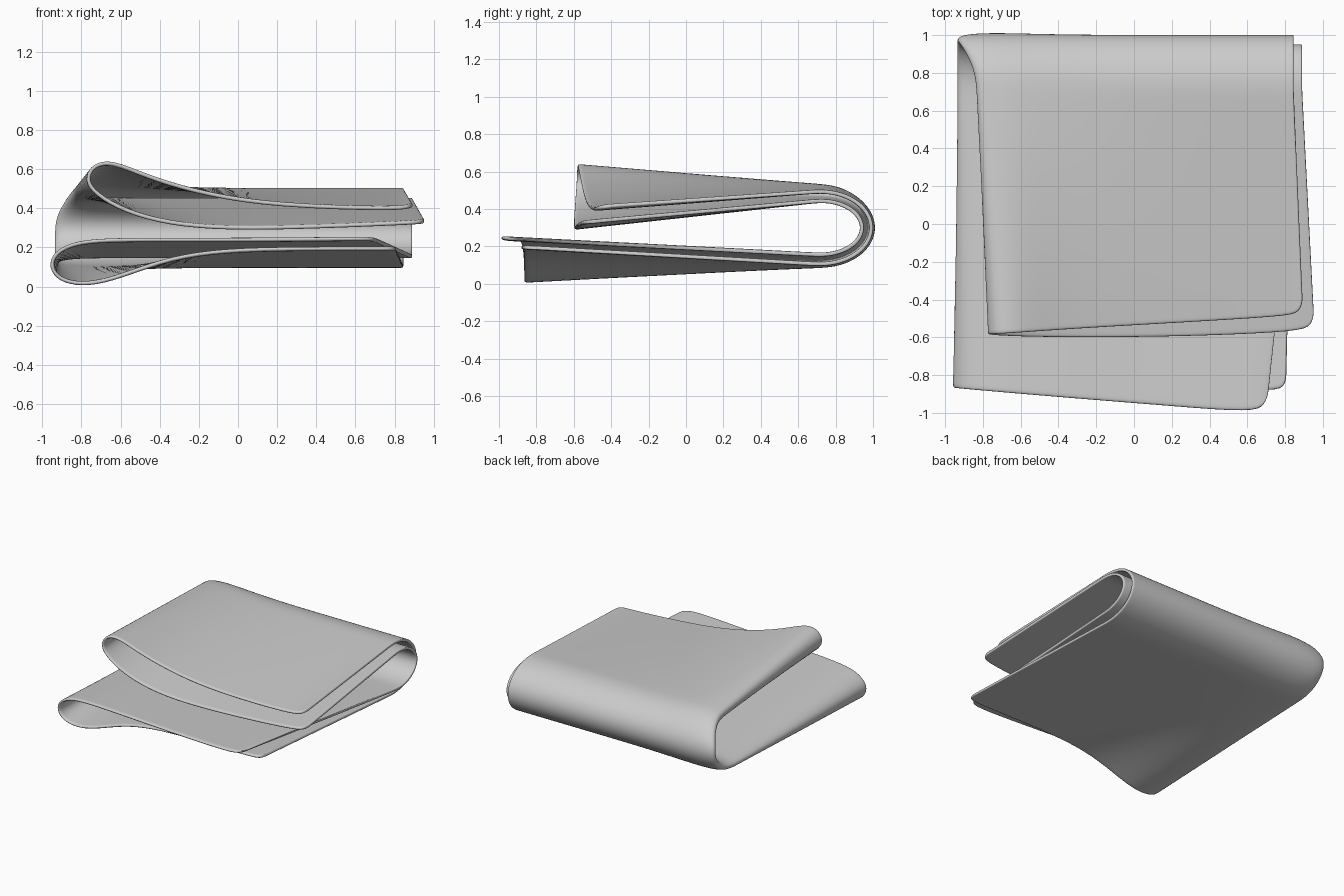
import bpy, bmesh, math

if "Cube" in bpy.data.objects:
    bpy.data.objects.remove(bpy.data.objects["Cube"])

# Cross-section at the lower front end (x, z, y): inner layer, left fold, outer layer
LOW = [(.705, .235, -.89), (.695, .243, -.96), (.63, .246, -1.0), (.2, .24, -.965),
       (-.3, .24, -.925), (-.6, .24, -.90), (-.83, .23, -.88), (-.94, .17, -.87),
       (-.958, .1, -.867), (-.915, .035, -.865), (-.8, .008, -.865), (-.65, .032, -.865),
       (-.4, .13, -.865), (-.15, .18, -.87), (.2, .195, -.875), (.72, .195, -.885),
       (.795, .195, -.87), (.805, .195, -.81)]
# Cross-section at the upper front end, same order
TOP = [(.952, .335, -.47), (.942, .33, -.54), (.87, .325, -.57), (.4, .305, -.592),
       (-.05, .295, -.60), (-.35, .32, -.60), (-.58, .385, -.597), (-.73, .475, -.59),
       (-.775, .545, -.585), (-.745, .612, -.583), (-.68, .636, -.58), (-.6, .622, -.575),
       (-.42, .545, -.562), (-.15, .468, -.545), (.2, .413, -.525), (.8, .395, -.49),
       (.88, .41, -.47), (.892, .42, -.40)]
# Cross-section around the back bend (x, radius)
BEND = [(.89, .145), (.88, .145), (.8, .145), (.3, .145), (-.2, .145), (-.5, .145),
        (-.74, .145), (-.87, .15), (-.925, .165), (-.93, .185), (-.89, .2), (-.75, .207),
        (-.5, .2), (-.2, .195), (.2, .195), (.75, .195), (.835, .195), (.845, .195)]
Y0, ZC = .72, .30


def smooth(t):
    t = max(0, min(1, t))
    return t * t * (3 - 2 * t)


def bend_point(i, a):
    """Point i of the section at angle a around the back bend."""
    x, r = BEND[i]
    up = smooth((a / math.pi - .5) * 2)
    left = smooth((-x - .3) / .5)
    x += .1 * up * left
    outer = 1 if i >= 9 else 0
    rz = r + .02 * up * left * outer
    return (x, Y0 + (r + .078) * math.sin(a), ZC - rz * math.cos(a))


def leg_point(i, end, a, t):
    """Point i between a front end (t=0) and the bend (t=1)."""
    x, z, y = end[i]
    bx, by, bz = bend_point(i, a)
    return (x + (bx - x) * t, y + (by - y) * t, z + (bz - z) * t)


# Folded cloth: lower leg, back bend, upper leg
n = len(LOW)
ts = [0, .02, .06, .2, .4, .6, .8, .93]
rows = [[leg_point(i, LOW, 0, t) for i in range(n)] for t in ts]
rows += [[bend_point(i, math.pi * k / 12) for i in range(n)] for k in range(13)]
rows += [[leg_point(i, TOP, math.pi, t) for i in range(n)] for t in reversed(ts)]

bm = bmesh.new()
grid = [[bm.verts.new(p) for p in row] for row in rows]
for a, b in zip(grid, grid[1:]):
    for i in range(n - 1):
        bm.faces.new((a[i], a[i + 1], b[i + 1], b[i]))
bmesh.ops.recalc_face_normals(bm, faces=bm.faces)
for f in bm.faces:
    f.smooth = True
mesh = bpy.data.meshes.new("folded_towel")
bm.to_mesh(mesh)
bm.free()
towel = bpy.data.objects.new("folded_towel", mesh)
bpy.context.collection.objects.link(towel)

# Cloth thickness with soft rounded rims
sol = towel.modifiers.new("thickness", 'SOLIDIFY')
sol.thickness = .022
sol.offset = 0
sub = towel.modifiers.new("soften", 'SUBSURF')
sub.levels = sub.render_levels = 2
